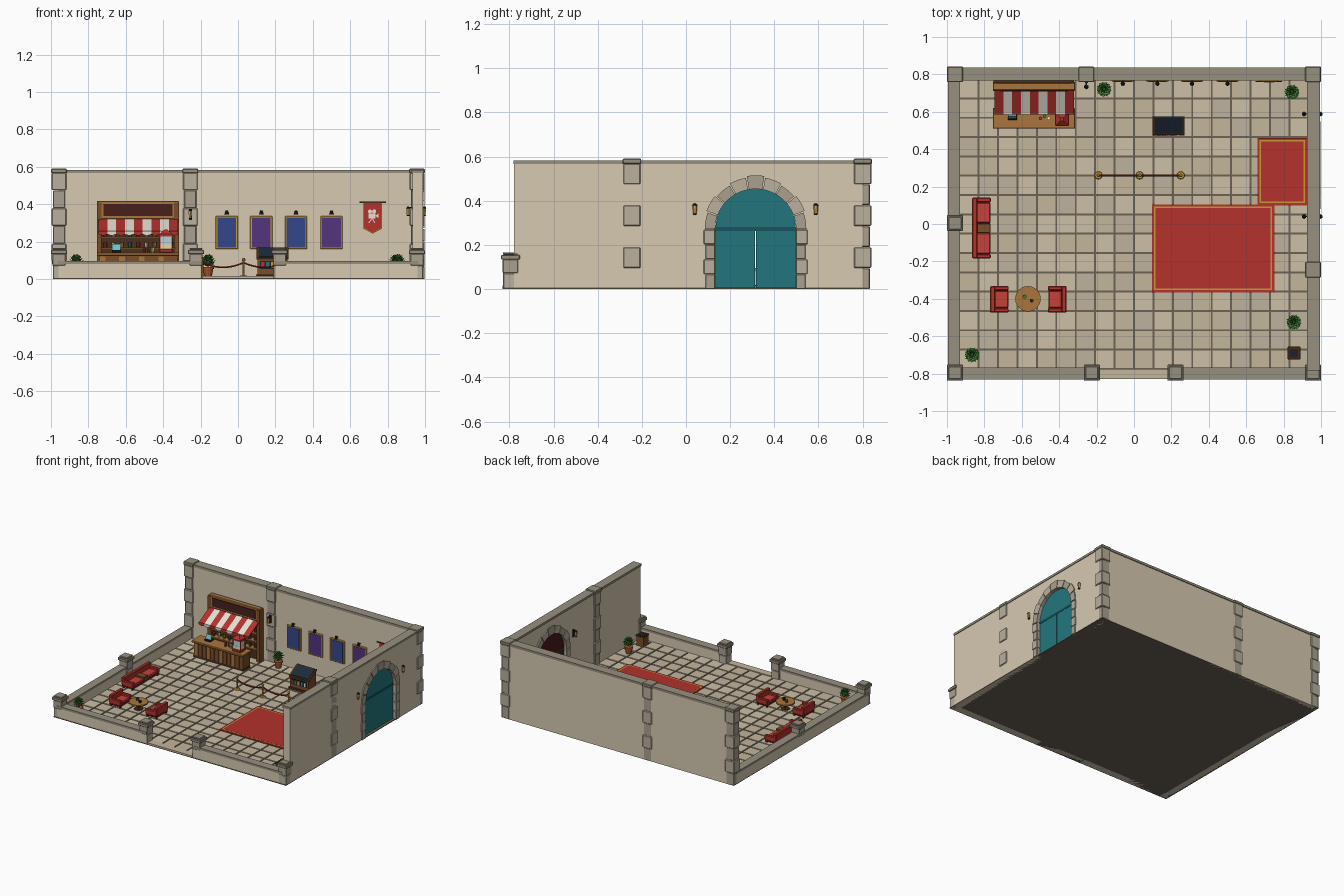
import bpy, bmesh, math, random
from mathutils import Vector, Matrix

if "Cube" in bpy.data.objects:
    bpy.data.objects.remove(bpy.data.objects["Cube"])
random.seed(4)
WALL, STONE, STONE2, CAP = "D6C8B0", "A8A08F", "B8AF9C", "968E7E"
WOOD, DARKWOOD, LTWOOD, RED, GOLD = "7A4E2C", "4E3320", "A8743F", "B23530", "C79A3B"
BLACK, TEAL, WHITE, GREEN = "23262B", "27757C", "E6E0D4", "3F7A34"
mats = {}

def mat(h):
    if h not in mats:
        m = bpy.data.materials.new("colour_" + h)
        m.diffuse_color = [(int(h[i:i + 2], 16) / 255) ** 2.2 for i in (0, 2, 4)] + [1]
        m.use_nodes = True
        m.node_tree.nodes["Principled BSDF"].inputs["Base Color"].default_value = m.diffuse_color
        mats[h] = m
    return mats[h]

def finish(name, bm, color, bev=0):
    bmesh.ops.recalc_face_normals(bm, faces=bm.faces)
    me = bpy.data.meshes.new(name)
    bm.to_mesh(me); bm.free()
    me.materials.append(mat(color))
    ob = bpy.data.objects.new(name, me)
    bpy.context.collection.objects.link(ob)
    if bev:
        b = ob.modifiers.new("bevel", 'BEVEL'); b.width = bev; b.segments = 1
    return ob

def add_box(bm, x0, x1, y0, y1, z0, z1):
    m = Matrix.Translation(((x0 + x1) / 2, (y0 + y1) / 2, (z0 + z1) / 2))
    bmesh.ops.create_cube(bm, size=1, matrix=m @ Matrix.Diagonal((x1 - x0, y1 - y0, z1 - z0, 1)))

def box(name, x0, x1, y0, y1, z0, z1, color, bev=0):
    bm = bmesh.new(); add_box(bm, x0, x1, y0, y1, z0, z1)
    return finish(name, bm, color, bev)

def cbox(name, x, y, w, d, z0, z1, color, bev=0):
    return box(name, x - w / 2, x + w / 2, y - d / 2, y + d / 2, z0, z1, color, bev)

def cyl(name, x, y, z0, z1, r0, r1, color, n=12):
    bm = bmesh.new()
    bmesh.ops.create_cone(bm, cap_ends=True, segments=n, radius1=r0, radius2=r1, depth=z1 - z0,
                          matrix=Matrix.Translation((x, y, (z0 + z1) / 2)))
    return finish(name, bm, color)

def ball(name, x, y, z, r, color):
    bm = bmesh.new()
    bmesh.ops.create_icosphere(bm, subdivisions=2, radius=r, matrix=Matrix.Translation((x, y, z)))
    return finish(name, bm, color)

def prism(name, pts, axis, a, b, color, bev=0):
    """Extrude a 2D outline along an axis from a to b."""
    put = {'x': lambda p, t: (t, p[0], p[1]), 'y': lambda p, t: (p[0], t, p[1])}[axis]
    bm = bmesh.new()
    f = bm.faces.new([bm.verts.new(put(p, a)) for p in pts])
    r = bmesh.ops.extrude_face_region(bm, geom=[f])
    vs = [v for v in r['geom'] if isinstance(v, bmesh.types.BMVert)]
    bmesh.ops.translate(bm, verts=vs, vec=Vector(put((0, 0), b - a)))
    return finish(name, bm, color, bev)

def arc(cy, cz, r, a0, a1, n):
    return [(cy + r * math.cos(a0 + (a1 - a0) * i / n), cz + r * math.sin(a0 + (a1 - a0) * i / n)) for i in range(n + 1)]

# floor slab and tiles in three tones
box("floor_slab", -.99, .99, -.83, .83, 0, .006, "6B6255")
tones = ["CBBFA6", "C2B499", "BDB19C"]
bms = [bmesh.new() for _ in tones]
px, py = 1.87 / 18, 1.55 / 15
for i in range(18):
    for j in range(15):
        x, y = -.935 + i * px, -.775 + j * py
        add_box(random.choice(bms), x + .005, x + px - .005, y + .005, y + py - .005, .004, .012)
for k, bm in enumerate(bms):
    finish(f"floor_tiles_{k}", bm, tones[k])
box("entrance_threshold", -.19, .19, -.83, -.775, 0, .016, "C2B499")

# walls: high at back and right (with arched doorway), low at left and front
DY, SZ, R = .315, .27, .185
box("back_wall", -.96, .96, .772, .832, 0, .57, WALL)
outline = [(-.78, 0), (DY - R, 0)] + arc(DY, SZ, R, math.pi, 0, 24) + [(DY + R, 0), (.8, 0), (.8, .57), (-.78, .57)]
prism("right_wall", outline, 'x', .933, .99, WALL)
box("back_wall_coping", -.99, .99, .766, .838, .566, .584, CAP)
box("right_wall_coping", .925, .995, -.782, .83, .566, .583, CAP)
lows = [(-.99, -.933, -.8, .8), (-.96, -.2, -.828, -.772), (.2, .96, -.828, -.772)]
for x0, x1, y0, y1 in lows:
    box("low_wall", x0, x1, y0, y1, 0, .08, WALL)
    box("low_wall_coping", x0 - .004, x1 + .004, y0 - .004, y1 + .004, .08, .096, CAP)

# tall stone pillars and short capped posts
for x, y in [(-.957, .8), (-.255, .8), (.957, .8), (.957, -.245)]:
    for k in range(6):
        w = .078 if k % 2 else .066
        cbox("pillar_stone", x, y, w, w, k * .095, k * .095 + .094, STONE2 if k % 2 else STONE, .004)
    cbox("pillar_cap", x, y, .084, .084, .566, .59, CAP, .004)
for x, y in [(-.957, -.795), (.957, -.795), (-.225, -.795), (.222, -.795), (-.957, .005)]:
    cbox("post_lower_stone", x, y, .066, .066, 0, .072, STONE2, .003)
    cbox("post_upper_stone", x, y, .07, .07, .072, .135, STONE, .003)
    cbox("post_cap", x, y, .085, .085, .133, .155, CAP, .003)
    cbox("post_cap_top", x, y, .068, .068, .155, .166, CAP, .003)

# arched doorway: jambs, voussoirs, door leaves and fanlight
for s in (-1, 1):
    for k in range(4):
        a, b = DY + s * (R - .002), DY + s * (R + (.05 if k % 2 else .042))
        box("door_jamb_stone", .924, .998, min(a, b), max(a, b), k * .0675, k * .0675 + .066, STONE2 if k % 2 else STONE, .003)
    a, b = DY + s * .002, DY + s * (R + .002)
    box("door_leaf", .955, .972, min(a, b), max(a, b), .008, .265, TEAL)
    box("door_leaf_inner", .945, .955, min(a, b), max(a, b), .008, .265, "5A2622")
    cyl("door_handle", .94, DY + s * .02, .12, .17, .004, .004, GOLD, 6)
for k in range(9):
    a0, a1 = math.pi * k / 9 + .012, math.pi * (k + 1) / 9 - .012
    ro = .245 if k == 4 else .238 if k % 2 else .23
    prism("arch_stone", arc(DY, SZ, R - .002, a0, a1, 3) + arc(DY, SZ, ro, a1, a0, 3), 'x', .924, .998,
          STONE2 if k % 2 else STONE)
fan = arc(DY, SZ + .008, R - .004, 0, math.pi, 24)
prism("fanlight", fan, 'x', .955, .972, TEAL)
prism("fanlight_inner", fan, 'x', .945, .955, "4A1F1E")
box("door_transom", .948, .974, DY - R, DY + R, .263, .28, "1D565C")

# wall lanterns
def lantern(x, y, z, dx, dy):
    lx, ly = x + dx * .024, y + dy * .024
    cbox("lantern_plate", x, y, .008 if dx else .016, .008 if dy else .016, z - .03, z + .03, BLACK)
    cbox("lantern_arm", x + dx * .012, y + dy * .012, .028 if dx else .006, .028 if dy else .006, z + .02, z + .026, BLACK)
    cyl("lantern_glass", lx, ly, z - .018, z + .018, .008, .011, "E0A94A", 6)
    cyl("lantern_top", lx, ly, z + .018, z + .028, .013, .004, BLACK, 6)
    cyl("lantern_base", lx, ly, z - .024, z - .018, .006, .01, BLACK, 6)
lantern(-.255, .757, .345, 0, -1)
for y in (.04, .588):
    lantern(.986, y, .36, .4, 0)
    lantern(.933, y, .36, -1, 0)

# red carpets with gold inset border
for x0, x1, y0, y1, z in [(.095, .75, -.365, .105, .018), (.66, .925, .1, .46, .016)]:
    box("carpet", x0, x1, y0, y1, .01, z, RED)
    for i, c in ((.012, GOLD), (.02, RED)):
        box("carpet_border", x0 + i, x1 - i, y0 + i, y1 - i, .012, z + i * .08, c)

# snack stand: counter, shelves, sign and striped awning
box("stand_plinth", -.745, -.32, .525, .6, .012, .028, DARKWOOD)
box("counter_body", -.742, -.323, .53, .61, .02, .128, WOOD)
for k in range(12):
    x = -.742 + k * .0349
    box("counter_plank", x + .002, x + .033, .524, .532, .028, .122, LTWOOD if k % 3 == 0 else WOOD)
box("counter_top", -.755, -.315, .51, .62, .126, .142, LTWOOD, .003)
box("stand_back", -.75, -.32, .745, .77, .01, .40, DARKWOOD)
for x in (-.742, -.328):
    cbox("stand_post", x, .735, .026, .05, .01, .41, WOOD)
for z in (.1, .16, .22):
    box("stand_shelf", -.735, -.335, .70, .75, z, z + .009, LTWOOD)
    for k in range(9):
        cyl("shelf_item", -.71 + k * .044, .722, z + .009, z + .035, .008, .01, [RED, WHITE, GOLD, TEAL][k % 4], 8)
box("sign_frame", -.755, -.315, .715, .755, .32, .418, LTWOOD, .004)
box("sign_panel", -.72, -.35, .709, .72, .337, .402, "4A2422")
for k in range(9):
    x, w = -.745 + k * .047, .047
    c = WHITE if k % 2 else RED
    prism("awning_stripe", [(.715, .322), (.59, .255), (.59, .247), (.715, .314)], 'x', x, x + w, c)
    prism("awning_flap", [(x, .256), (x + w, .256), (x + w, .24), (x + w / 2, .232), (x, .24)], 'y', .586, .592, c)

# items on the counter
cbox("register_body", -.65, .575, .05, .04, .142, .156, BLACK, .003)
prism("register_screen", [(.565, .155), (.572, .155), (.585, .188), (.578, .188)], 'x', -.673, -.627, "6FC0C8")
for k in range(3):
    cyl("snack_cup", -.5 + k * .022, .565 + .012 * (k % 2), .142, .168, .007, .01, [RED, GREEN, WHITE][k], 8)
cbox("popper_base", -.385, .56, .072, .06, .142, .162, RED, .003)
cbox("popper_glass", -.385, .56, .062, .052, .162, .228, "B5D3D8")
cbox("popcorn", -.385, .56, .064, .054, .162, .185, "E8D79A")
for sx in (-1, 1):
    for sy in (-1, 1):
        cbox("popper_corner", -.385 + sx * .032, .56 + sy * .027, .006, .006, .16, .23, RED)
cbox("popper_lid", -.385, .56, .076, .064, .228, .24, RED)
o = cyl("popper_roof", 0, 0, .24, .264, .05, .012, RED, 4)
o.rotation_euler[2] = math.pi / 4; o.location = (-.385, .56, 0)

# framed posters with picture lights
for k, x in enumerate((-.06, .125, .31, .5)):
    box("poster_frame", x - .06, x + .06, .762, .775, .16, .336, GOLD, .003)
    box("poster_sheet", x - .05, x + .05, .759, .765, .17, .326, "54377E" if k % 2 else "37498A")
    box("picture_light_arm", x - .003, x + .003, .75, .775, .352, .358, BLACK)
    cyl("picture_light_shade", x, .75, .344, .366, .012, .006, BLACK, 8)

# hanging banner with film camera emblem
box("banner_rod", .65, .79, .758, .764, .407, .414, DARKWOOD)
for i, y, c in ((0, .762, GOLD), (.005, .76, RED)):
    prism("banner_cloth", [(.67 + i, .41), (.77 - i, .41), (.77 - i, .27 + i * .5), (.72, .243 + i), (.67 + i, .27 + i * .5)], 'y', y, .766, c)
box("emblem_body", .698, .735, .757, .761, .325, .35, WHITE)
prism("emblem_lens", [(.735, .338), (.75, .35), (.75, .326)], 'y', .757, .761, WHITE)
for x in (.706, .728):
    prism("emblem_reel", arc(x, .362, .011, 0, math.tau * 11 / 12, 11), 'y', .757, .761, WHITE)
for s in (-1, 1):
    prism("emblem_leg", [(.715, .326), (.721, .326), (.718 + s * .016, .3), (.712 + s * .016, .3)], 'y', .757, .761, WHITE)

# display kiosk with slanted glass lid
prism("kiosk_body", [(.482, .012), (.572, .012), (.572, .155), (.555, .155), (.482, .105)], 'x', .105, .265, WOOD)
prism("kiosk_lid", [(.476, .104), (.575, .158), (.575, .168), (.476, .114)], 'x', .1, .27, DARKWOOD)
prism("kiosk_glass", [(.484, .112), (.567, .157), (.567, .168), (.484, .122)], 'x', .112, .258, "22303C")
box("kiosk_niche", .118, .252, .478, .49, .055, .097, BLACK)
for k in range(5):
    x = .133 + k * .026
    cbox("kiosk_box", x, .476, .019, .012, .058, .09, [RED, TEAL, GOLD, "4C7FB5", WHITE][k])
box("kiosk_plinth", .1, .27, .474, .576, .01, .028, DARKWOOD)

# rope barrier
def rope(x0, x1, y):
    cu = bpy.data.curves.new("barrier_rope", 'CURVE')
    cu.dimensions = '3D'; cu.bevel_depth = .005; cu.bevel_resolution = 1
    sp = cu.splines.new('POLY'); sp.points.add(12)
    for i, p in enumerate(sp.points):
        t = i / 12
        p.co = (x0 + (x1 - x0) * t, y, .088 - .1 * t * (1 - t), 1)
    cu.materials.append(mat("8E2A28"))
    bpy.context.collection.objects.link(bpy.data.objects.new("barrier_rope", cu))
for x in (-.19, .03, .25):
    cyl("barrier_base", x, .26, .01, .02, .022, .018, GOLD, 16)
    cyl("barrier_pole", x, .26, .02, .1, .005, .005, GOLD, 8)
    ball("barrier_knob", x, .26, .104, .01, GOLD)
rope(-.19, .03, .26); rope(.03, .25, .26)

# sofa and armchairs (s: +1 faces +x, -1 faces -x)
def seat(kind, x, y, w, l, s, cushions):
    def part(n, a, b, y0, y1, z0, z1, c=RED, bev=.005):
        a, b = x + s * a, x + s * b
        box(f"{kind}_{n}", min(a, b), max(a, b), y + y0, y + y1, z0, z1, c, bev)
    h = l / 2
    part("base", -w / 2 + .004, w / 2 - .004, -h + .004, h - .004, .022, .04, "7E2422", .002)
    part("back", -w / 2, -w / 2 + .028, -h, h, .035, .096)
    for t in (-1, 1):
        e = sorted((t * h, t * (h - .024)))
        part("arm", -w / 2 + .01, w / 2, e[0], e[1], .03, .072)
        for q in (-w / 2 + .012, w / 2 - .012):
            part("foot", q - .006, q + .006, t * (h - .014) - .006, t * (h - .014) + .006, .01, .024, DARKWOOD, 0)
    for y0, y1 in cushions:
        part("cushion", -w / 2 + .024, w / 2 - .002, y0, y1, .036, .056, "C4443C")
    if len(cushions) > 1:
        part("console", -w / 2 + .02, w / 2 - .002, -.026, .026, .03, .066, WOOD, .003)
seat("sofa", -.815, -.022, .1, .325, 1, [(-.137, -.027), (.027, .137)])
seat("armchair", -.72, -.403, .1, .142, 1, [(-.046, .046)])
seat("armchair", -.41, -.403, .1, .142, -1, [(-.046, .046)])

# round table with cups
cyl("table_foot", -.567, -.4, .01, .018, .035, .028, DARKWOOD, 16)
cyl("table_stem", -.567, -.4, .018, .06, .009, .009, DARKWOOD, 8)
cyl("table_top", -.567, -.4, .06, .07, .068, .068, LTWOOD, 24)
cyl("table_pot", -.585, -.388, .07, .09, .009, .011, GREEN, 8)
cyl("table_cup", -.547, -.41, .07, .086, .009, .01, BLACK, 8)

# potted plants with radiating leaves
for x, y in [(-.16, .72), (.845, .705), (.855, -.525), (-.865, -.7)]:
    cyl("plant_pot", x, y, .01, .058, .02, .028, "A5532F", 12)
    cyl("plant_pot_rim", x, y, .053, .064, .031, .031, "A5532F", 12)
    ball("plant_core", x, y, .092, .025, "2F5F2A")
    bm = bmesh.new()
    for k in range(40):
        a, e = k * 2.4, -.5 + 1.9 * k / 40
        d = Vector((math.cos(a) * math.cos(e), math.sin(a) * math.cos(e), math.sin(e)))
        t = d.cross(Vector((0, 0, 1))).normalized() * .009
        c = Vector((x, y, .094))
        n = d.cross(t).normalized() * .004
        v = [bm.verts.new(p) for p in (c + d * .015, c + d * .03 + t, c + d * .042, c + d * .03 - t, c + d * .03 + n)]
        for i in range(4):
            bm.faces.new((v[i], v[(i + 1) % 4], v[4]))
        bm.faces.new((v[3], v[2], v[1], v[0]))
    finish("plant_leaves", bm, GREEN)

# waste bin
cbox("bin_body", .855, -.69, .06, .06, .01, .085, WOOD)
cbox("bin_rim", .855, -.69, .068, .068, .083, .094, DARKWOOD, .002)
cbox("bin_opening", .855, -.69, .046, .046, .085, .0955, BLACK)
